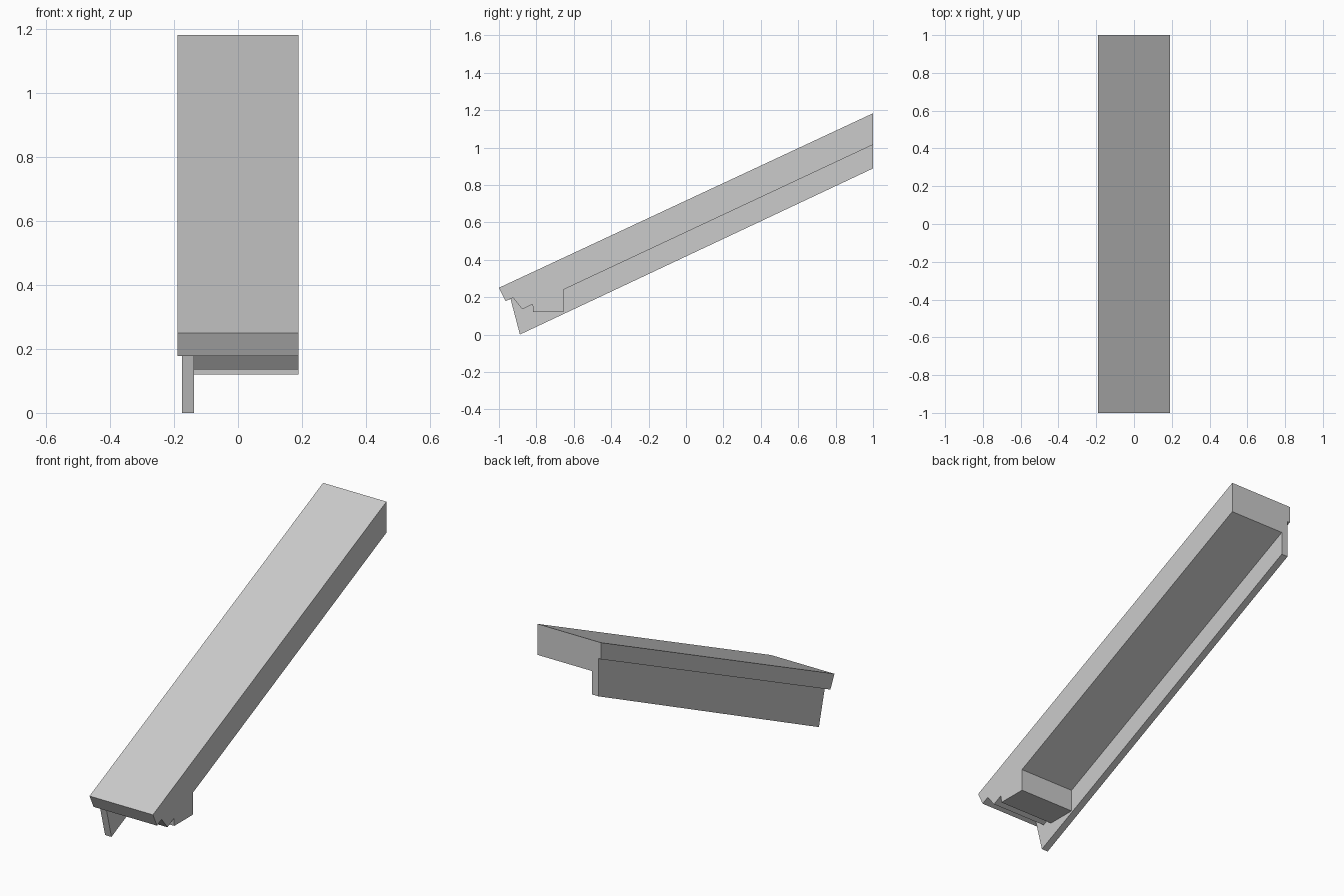
import bpy
import bmesh

cube = bpy.data.objects.get("Cube")
if cube:
    bpy.data.objects.remove(cube, do_unlink=True)

# One plain grey for every part
grey = bpy.data.materials.new("light grey")
grey.use_nodes = True
colour = (0.6, 0.6, 0.6, 1)
grey.diffuse_color = colour
grey.node_tree.nodes["Principled BSDF"].inputs["Base Color"].default_value = colour


def extrude_profile(name, profile, x0, x1):
    """Sweep a closed (y, z) side profile from x0 to x1."""
    bm = bmesh.new()
    face = bm.faces.new([bm.verts.new((x0, y, z)) for y, z in profile])
    swept = bmesh.ops.extrude_face_region(bm, geom=[face])["geom"]
    bmesh.ops.translate(bm, vec=(x1 - x0, 0, 0),
                        verts=[v for v in swept if isinstance(v, bmesh.types.BMVert)])
    bmesh.ops.recalc_face_normals(bm, faces=bm.faces)
    mesh = bpy.data.meshes.new(name)
    bm.to_mesh(mesh)
    bm.free()
    mesh.materials.append(grey)
    obj = bpy.data.objects.new(name, mesh)
    bpy.context.collection.objects.link(obj)
    return obj


left, right = 0.19, -0.19
plate_outer, plate_inner = -0.175, -0.137
front_top, front_lip = (-1, 0.25), (-0.965, 0.178)
back_top, back_lip = (1, 1.183), (1, 1.093)

# Narrow overhanging lip along the right edge of the sloping slab
extrude_profile("slab_lip", [front_top, front_lip, back_lip, back_top],
                right, plate_inner)

# Thick sloping slab with a notched foot under its low end
extrude_profile("slab_and_foot", [
    front_top, front_lip, (-0.925, 0.197), (-0.875, 0.135), (-0.82, 0.162),
    (-0.817, 0.12), (-0.655, 0.12), (-0.655, 0.24), (1, 1.015), back_top,
], plate_inner, left)

# Deep side plate hanging below the lip
extrude_profile("side_plate", [(-0.938, 0.19), (-0.888, 0), (1, 0.888), back_lip],
                plate_outer, plate_inner)
